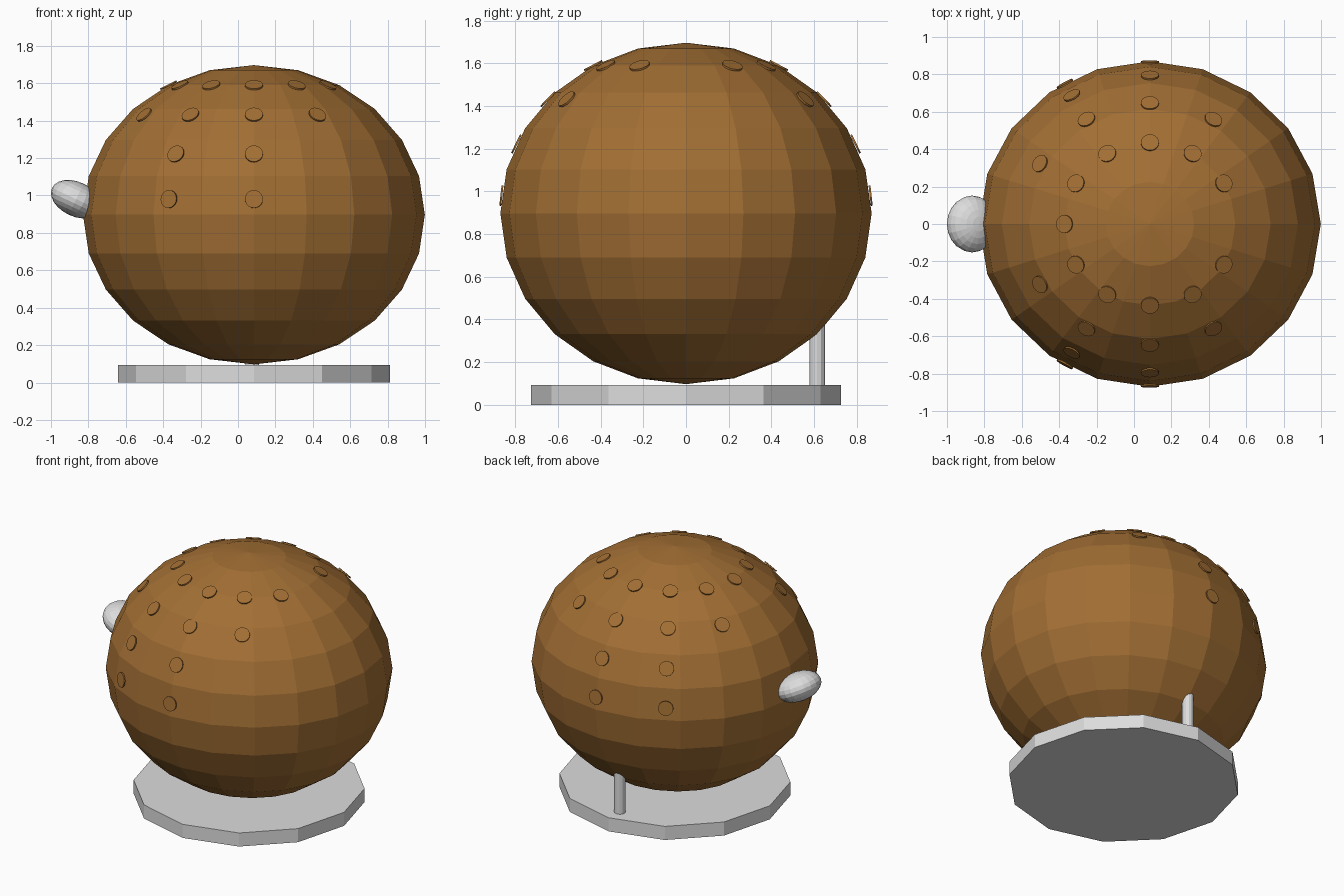
import bpy, math
from mathutils import Vector, Matrix

if "Cube" in bpy.data.objects:
    bpy.data.objects.remove(bpy.data.objects["Cube"])

CENTRE = Vector((0.085, 0, 0.897))
RADII = Vector((0.914, 0.87, 0.80))


def material(name, colour):
    m = bpy.data.materials.new(name)
    m.diffuse_color = (*colour, 1)
    m.use_nodes = True
    m.node_tree.nodes["Principled BSDF"].inputs["Base Color"].default_value = m.diffuse_color
    return m


brown = material("brown", (0.36, 0.157, 0.034))
grey = material("light grey", (0.72, 0.72, 0.72))


def finish(name, mat):
    ob = bpy.context.object
    ob.name = name
    ob.data.materials.append(mat)
    return ob


def cylinder(name, mat, sides, radius, z0, z1, x, y):
    bpy.ops.mesh.primitive_cylinder_add(vertices=sides, radius=radius, depth=z1 - z0,
                                        location=(x, y, (z0 + z1) / 2))
    return finish(name, mat)


def ellipsoid(name, mat, segments, rings, radii, centre, tilt=0):
    bpy.ops.mesh.primitive_uv_sphere_add(segments=segments, ring_count=rings, radius=1,
                                         location=centre, rotation=(0, tilt, 0))
    bpy.context.object.scale = radii
    return finish(name, mat)


# Base plate and the post at the back
cylinder("base", grey, 12, 0.727, 0, 0.094, CENTRE.x, 0)
cylinder("back_post", grey, 12, 0.036, 0.08, 0.40, 0.075, 0.615)

# Faceted round body and the tilted flattened knob on its left side
ellipsoid("body", brown, 20, 12, RADII, CENTRE)
ellipsoid("side_knob", grey, 20, 12, (0.143, 0.152, 0.092), (-0.865, 0, 0.98), math.radians(25))

# Thin round spots in rows: elevation -> azimuths, mirrored front to back
ROWS = {60: (30, 60, 90, 120, 150, 180), 42: (60, 90, 120, 150), 24: (90, 120), 6: (90, 120)}
for elevation, azimuths in ROWS.items():
    for azimuth in azimuths:
        for side in ((1,) if azimuth == 180 else (1, -1)):
            e, a = math.radians(elevation), math.radians(azimuth * side)
            unit = Vector((math.cos(e) * math.cos(a), math.cos(e) * math.sin(a), math.sin(e)))
            normal = Vector([u / r for u, r in zip(unit, RADII)]).normalized()
            point = CENTRE + unit * RADII
            bpy.ops.mesh.primitive_cylinder_add(vertices=20, radius=0.048, depth=0.009)
            spot = finish("spot", brown)
            spot.matrix_world = (Matrix.Translation(point)
                                 @ normal.to_track_quat('Z', 'Y').to_matrix().to_4x4())
